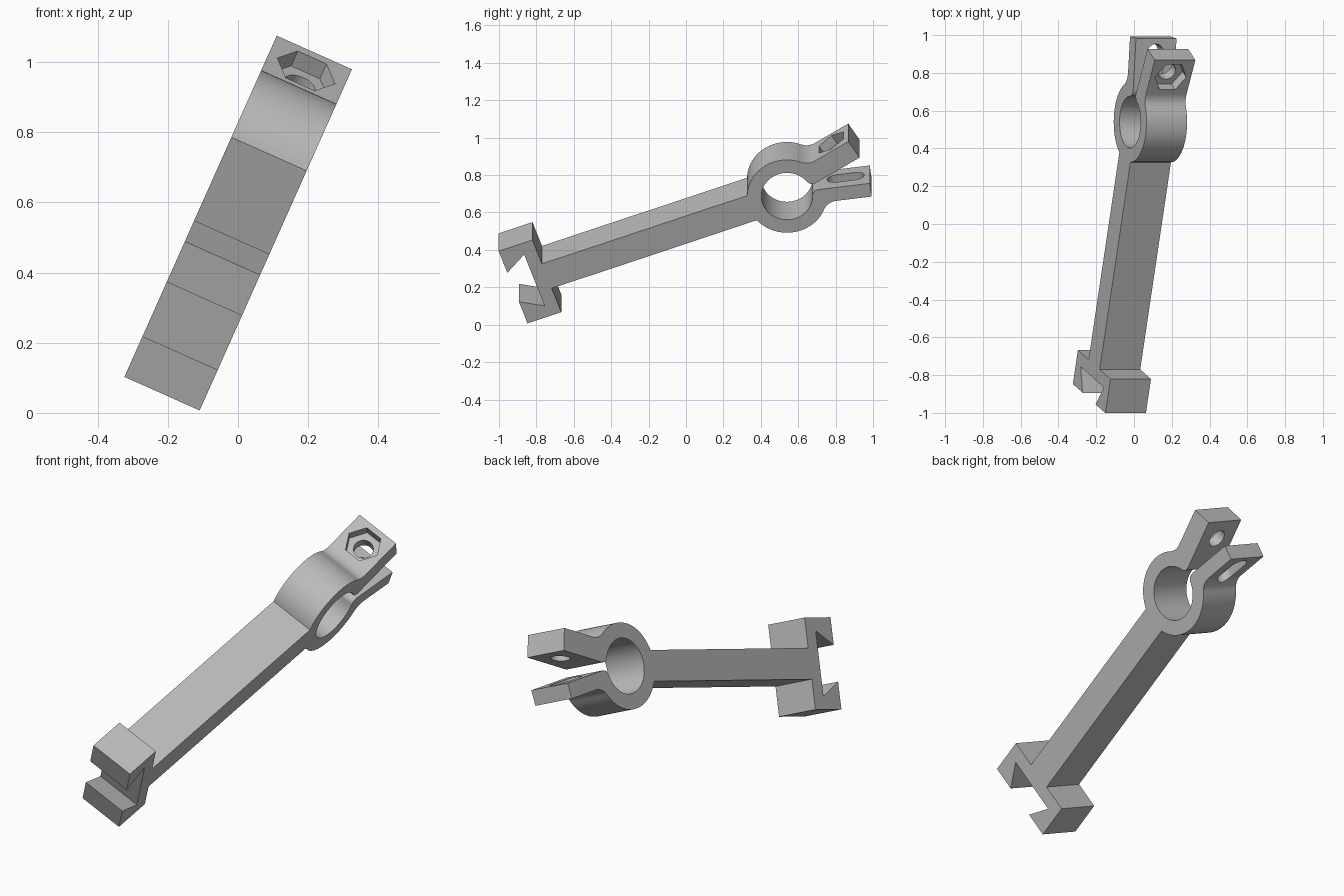
import bpy, bmesh, math
from mathutils import Matrix, Vector

if "Cube" in bpy.data.objects:
    bpy.data.objects.remove(bpy.data.objects["Cube"])

WIDTH = 0.235                       # thickness of the whole bracket
RING_S, R_OUT, R_IN = 0.58, 0.213, 0.137
ARM = 0.0765                        # half height of the arm
OPEN = math.radians(12.4)           # how far each clamp ear opens
EAR_TIP = Vector((1.022 - RING_S, 0.08))
EAR_DIR = Vector((math.cos(OPEN), math.sin(OPEN)))
EAR_NORMAL = Vector((-math.sin(OPEN), math.cos(OPEN)))
MID = 0.0155                        # symmetry line of the profile

grey = bpy.data.materials.new("plain_grey")
grey.use_nodes = True
grey.diffuse_color = (0.5, 0.5, 0.5, 1)
grey.node_tree.nodes["Principled BSDF"].inputs["Base Color"].default_value = (0.5, 0.5, 0.5, 1)


def arc(center, radius, a, b, steps):
    return [center + radius * Vector((math.cos(a + (b - a) * i / steps),
                                      math.sin(a + (b - a) * i / steps)))
            for i in range(steps + 1)]


def ring_to_ear(radius, start, point, blend):
    """Ring arc from the start angle, blended by a fillet into the ear line."""
    base = point + EAR_NORMAL * blend
    b = base.dot(EAR_DIR)
    k = -b + math.sqrt(b * b - base.length_squared + (radius + blend) ** 2)
    c = base + EAR_DIR * k
    angle = math.atan2(c.y, c.x)
    return (arc(Vector((0, 0)), radius, start, angle, 32)
            + arc(c, blend, angle + math.pi, OPEN + 1.5 * math.pi, 10)[1:])


def half_profile(ear_thickness):
    jaw = [(-0.857, 0.16), (-0.978, 0.09), (-0.978, 0.225), (-0.786, 0.225), (-0.786, ARM)]
    ear_top = EAR_TIP + EAR_NORMAL * ear_thickness
    outer = ring_to_ear(R_OUT, math.pi - math.asin(ARM / R_OUT), ear_top, 0.08)
    inner = ring_to_ear(R_IN, math.pi, EAR_TIP, 0.035)
    clamp = outer + [ear_top, EAR_TIP] + inner[::-1]
    return jaw + [(p.x + RING_S, p.y) for p in clamp]


def prism(name, points, depth):
    """Extrude a flat outline, centred on its own plane."""
    bm = bmesh.new()
    face = bm.faces.new([bm.verts.new((x, y, -depth / 2)) for x, y in points])
    new = bmesh.ops.extrude_face_region(bm, geom=[face])["geom"]
    bmesh.ops.translate(bm, vec=(0, 0, depth),
                        verts=[v for v in new if isinstance(v, bmesh.types.BMVert)])
    bmesh.ops.recalc_face_normals(bm, faces=bm.faces)
    mesh = bpy.data.meshes.new(name)
    bm.to_mesh(mesh)
    bm.free()
    mesh.materials.append(grey)
    obj = bpy.data.objects.new(name, mesh)
    bpy.context.collection.objects.link(obj)
    return obj


# Clamp arm: dovetail jaw, straight arm, split ring and two ears
upper = [(s, MID + u) for s, u in half_profile(0.112)]
lower = [(s, MID - u) for s, u in half_profile(0.078)]
body = prism("clamp_arm", upper + lower[-2::-1], WIDTH)


def cut(points, depth, from_tip, height, side):
    """Cut an outline into an ear; outline x runs along the ear, y across it."""
    tool = prism("ear_cutter", points, depth)
    tool.hide_render = True
    pos = EAR_TIP - EAR_DIR * from_tip + EAR_NORMAL * height
    along = Vector((EAR_DIR.x, side * EAR_DIR.y, 0))
    normal = Vector((EAR_NORMAL.x, side * EAR_NORMAL.y, 0))
    across = normal.cross(along)
    m = Matrix((along, across, normal)).transposed().to_4x4()
    m.translation = (pos.x + RING_S, MID + side * pos.y, 0)
    tool.matrix_world = m
    bpy.context.view_layer.update()
    mod = body.modifiers.new("cut", 'BOOLEAN')
    mod.operation, mod.solver, mod.object = 'DIFFERENCE', 'EXACT', tool
    bpy.context.view_layer.objects.active = body
    bpy.ops.object.modifier_apply(modifier=mod.name)
    bpy.data.objects.remove(tool)


# Nut pocket and bolt hole in the upper ear, adjusting slot in the lower ear
O = Vector((0, 0))
cut(arc(O, 0.09, math.pi / 2, 2.5 * math.pi, 6)[:-1], 0.11, 0.107, 0.112, 1)
cut(arc(O, 0.048, 0, 2 * math.pi, 32)[:-1], 0.4, 0.107, 0.15, 1)
slot = (arc(Vector((0.052, 0)), 0.048, -math.pi / 2, math.pi / 2, 16)
        + arc(Vector((-0.052, 0)), 0.048, math.pi / 2, 1.5 * math.pi, 16))
cut(slot, 0.14, 0.13, 0.04, -1)

# Smooth the round surfaces, then lean the part into its pose
bpy.ops.object.select_all(action='DESELECT')
body.select_set(True)
bpy.context.view_layer.objects.active = body
bpy.ops.object.shade_smooth_by_angle(angle=math.radians(30))

tilt, rise = math.radians(24.06), math.radians(20)
across = Vector((math.cos(tilt), 0, -math.sin(tilt)))
up = Vector((math.sin(tilt), 0, math.cos(tilt)))
front = Vector((0, 1, 0))
along = front * math.cos(rise) + up * math.sin(rise)
normal = up * math.cos(rise) - front * math.sin(rise)
pose = Matrix((along, normal, across)).transposed().to_4x4()
pose.translation = (0, 0, 0.54)
body.matrix_world = pose
